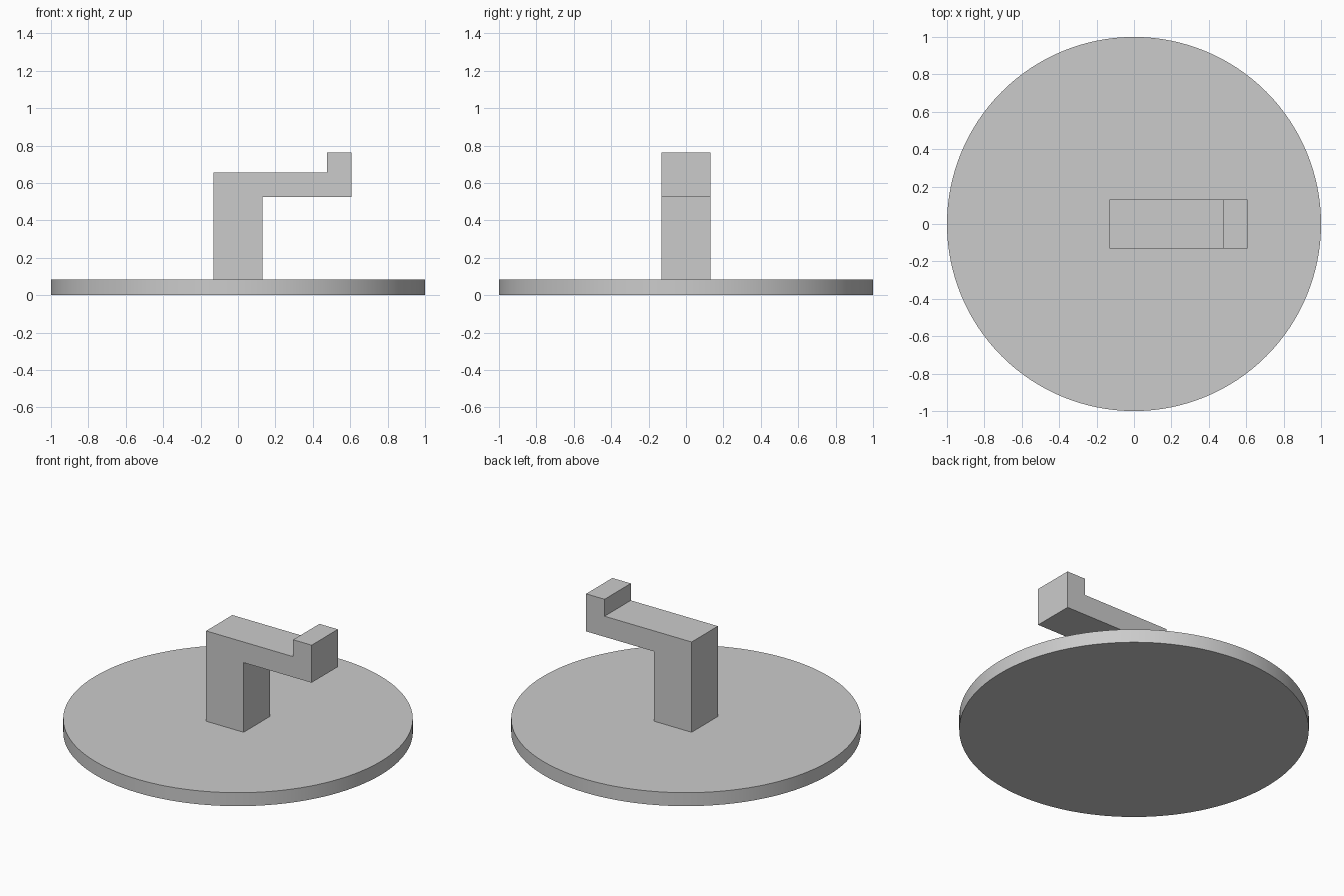
import bpy
import bmesh

cube = bpy.data.objects.get("Cube")
if cube:
    bpy.data.objects.remove(cube, do_unlink=True)

# Single flat colour
grey = bpy.data.materials.new("plain_grey")
grey.use_nodes = True
colour = (0.6, 0.6, 0.6, 1)
grey.diffuse_color = colour
grey.node_tree.nodes["Principled BSDF"].inputs["Base Color"].default_value = colour

BASE_TOP = 0.085
HALF_WIDTH = 0.131

# Round base plate
bpy.ops.mesh.primitive_cylinder_add(vertices=128, radius=1, depth=BASE_TOP,
                                    location=(0, 0, BASE_TOP / 2))
base = bpy.context.object
base.name = "base_plate"
base.data.materials.append(grey)
bpy.ops.object.shade_smooth_by_angle()

# Post, arm and upturned tip as one extruded side profile (x, z)
profile = [(-HALF_WIDTH, BASE_TOP), (HALF_WIDTH, BASE_TOP), (HALF_WIDTH, 0.525),
           (0.606, 0.525), (0.606, 0.762), (0.477, 0.762),
           (0.477, 0.655), (-HALF_WIDTH, 0.655)]
bm = bmesh.new()
face = bm.faces.new([bm.verts.new((x, -HALF_WIDTH, z)) for x, z in profile])
extruded = bmesh.ops.extrude_face_region(bm, geom=[face], use_keep_orig=True)
new_verts = [g for g in extruded["geom"] if isinstance(g, bmesh.types.BMVert)]
bmesh.ops.translate(bm, verts=new_verts, vec=(0, 2 * HALF_WIDTH, 0))
bmesh.ops.recalc_face_normals(bm, faces=bm.faces)
mesh = bpy.data.meshes.new("post_and_hook_arm")
bm.to_mesh(mesh)
bm.free()
mesh.materials.append(grey)
arm = bpy.data.objects.new("post_and_hook_arm", mesh)
bpy.context.collection.objects.link(arm)
